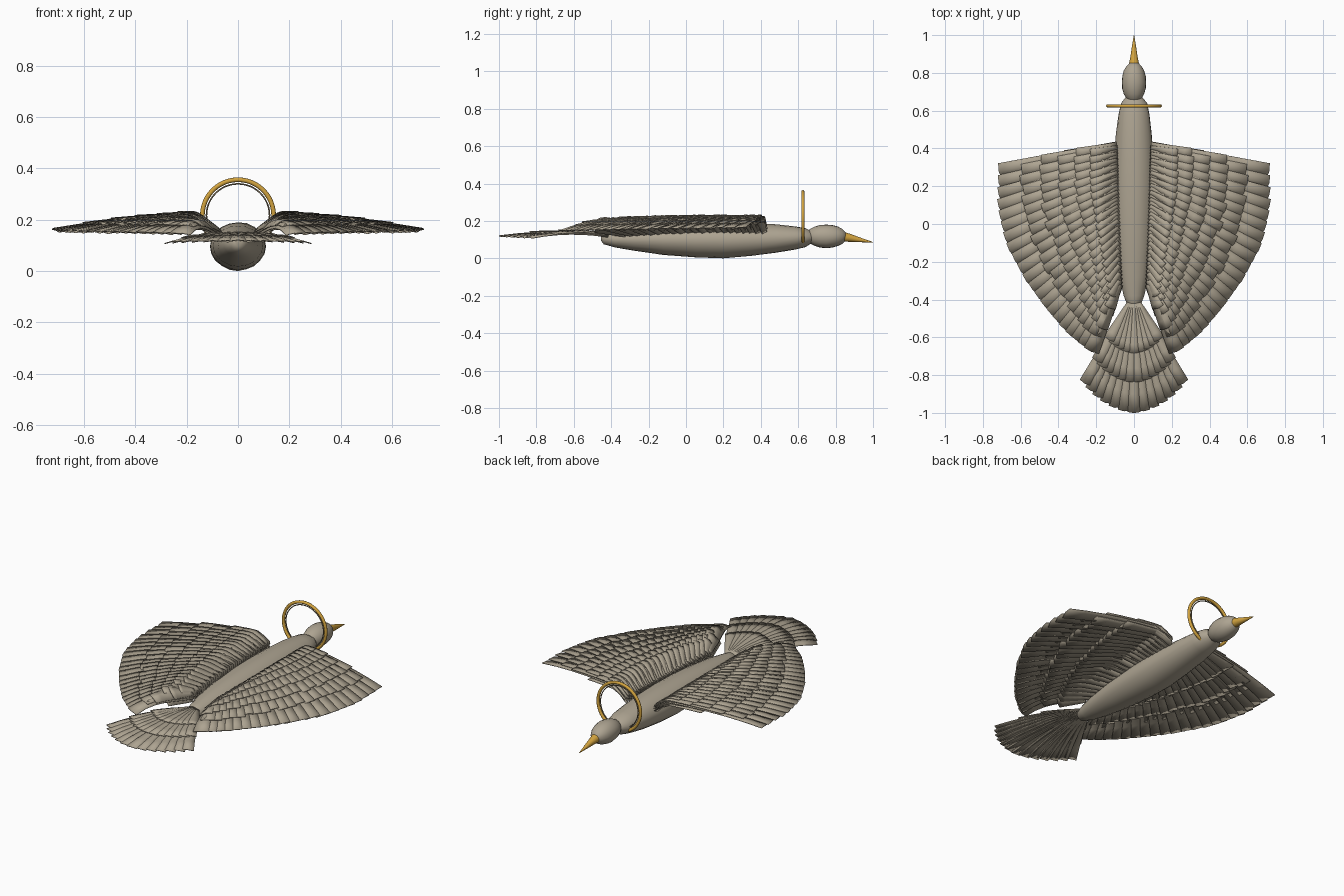
import bpy, bmesh, math, random
from mathutils import Vector

random.seed(4)
cube = bpy.data.objects.get("Cube")
if cube:
    bpy.data.objects.remove(cube, do_unlink=True)


def material(name, colour):
    mat = bpy.data.materials.new(name)
    mat.use_nodes = True
    mat.diffuse_color = (*colour, 1)
    mat.node_tree.nodes["Principled BSDF"].inputs["Base Color"].default_value = (*colour, 1)
    return mat


plumage = material("warm grey plumage", (0.42, 0.37, 0.285))
gold = material("gold", (0.65, 0.37, 0.05))
bronze = material("dull bronze", (0.25, 0.2, 0.12))


def finish(bm, name, mat, angle=40):
    mesh = bpy.data.meshes.new(name)
    bm.to_mesh(mesh)
    bm.free()
    obj = bpy.data.objects.new(name, mesh)
    bpy.context.collection.objects.link(obj)
    mesh.materials.append(mat)
    bpy.ops.object.select_all(action="DESELECT")
    bpy.context.view_layer.objects.active = obj
    obj.select_set(True)
    bpy.ops.object.shade_smooth_by_angle(angle=math.radians(angle))
    return obj


# Lofted forms: stations are (y, half width, bottom, top)
def loft(name, stations, mat, sides=20, bump=0.0):
    bm = bmesh.new()
    rings = []
    for y, half, low, high in stations:
        ring = []
        for i in range(sides):
            a = math.tau * i / sides
            r = 1 - random.random() * bump
            ring.append(bm.verts.new((half * r * math.cos(a), y,
                                      (low + high) / 2 + (high - low) / 2 * r * math.sin(a))))
        rings.append(ring)
    for a, b in zip(rings, rings[1:]):
        for i in range(sides):
            j = (i + 1) % sides
            bm.faces.new((a[i], a[j], b[j], b[i]))
    bm.faces.new(rings[0])
    bm.faces.new(rings[-1])
    bmesh.ops.recalc_face_normals(bm, faces=bm.faces)
    return finish(bm, name, mat)


loft("body", [(-0.455, 0.012, 0.095, 0.12), (-0.44, 0.032, 0.075, 0.135),
              (-0.38, 0.055, 0.058, 0.145), (-0.28, 0.078, 0.04, 0.16),
              (-0.12, 0.098, 0.018, 0.178), (0.05, 0.108, 0.004, 0.188),
              (0.2, 0.11, 0, 0.192), (0.35, 0.106, 0.012, 0.19),
              (0.48, 0.096, 0.028, 0.182), (0.58, 0.084, 0.046, 0.172),
              (0.64, 0.07, 0.06, 0.162), (0.67, 0.045, 0.08, 0.145)], plumage, bump=0.03)

# Head as a sampled ellipsoid
head = []
for k in range(11):
    a = math.pi * (k + 0.25) / 10.5
    r = math.sin(a)
    head.append((0.75 - 0.11 * math.cos(a), 0.066 * r, 0.118 - 0.064 * r, 0.118 + 0.064 * r))
loft("head", head, plumage, bump=0.03)

loft("beak", [(0.83, 0.03, 0.09, 0.146), (0.88, 0.02, 0.088, 0.13),
              (0.94, 0.011, 0.086, 0.108), (1.0, 0.001, 0.084, 0.087)], gold, sides=12)


# Halo: a thick ring with a fine ring inside it
def ring(name, radius, thickness, mat):
    bpy.ops.mesh.primitive_torus_add(location=(0, 0.625, 0.217), rotation=(math.pi / 2, 0, 0),
                                     major_radius=radius, minor_radius=thickness,
                                     major_segments=48, minor_segments=10)
    obj = bpy.context.object
    obj.name = name
    obj.data.materials.append(mat)
    bpy.ops.object.shade_smooth_by_angle(angle=math.radians(60))


ring("halo_ring", 0.139, 0.009, gold)
ring("halo_inner_ring", 0.123, 0.003, bronze)


# One feather: a tented, rolled strip that follows a height function
def feather(bm, base, tip, width, height, roll, reach=1.0, rows=6):
    span = (tip - base) * reach
    side = Vector((-span.y, span.x)).normalized()
    grid = []
    for k in range(rows + 1):
        v = k / rows
        half = width / 2 * (0.4 + 0.6 * v)
        line = []
        for u in (-1, 0, 1):
            p = base + span * v + side * (u * half)
            if k == rows and u == 0:
                p += span.normalized() * 0.006
            z = height(p, reach * v) + roll * u + 0.004 * (1 - abs(u))
            line.append(bm.verts.new((p.x, p.y, z)))
        grid.append(line)
    for a, b in zip(grid, grid[1:]):
        for i in range(2):
            bm.faces.new((a[i], b[i], b[i + 1], a[i + 1]))


def thicken(obj):
    mod = obj.modifiers.new("thickness", "SOLIDIFY")
    mod.thickness = 0.004
    mod.offset = 0


def along(points, s):
    f = s * (len(points) - 1)
    i = min(int(f), len(points) - 2)
    return Vector(points[i]).lerp(Vector(points[i + 1]), f - i)


# Wings: overlapping feather rows, longest at the bottom
tips = [(0.71, 0.28), (0.71, 0.07), (0.665, -0.12), (0.565, -0.3),
        (0.455, -0.45), (0.34, -0.58), (0.225, -0.67)]
roots = [(0.09, 0.42), (0.085, 0.2), (0.08, -0.05), (0.075, -0.32)]
bm = bmesh.new()
count = 21
layers = [(0.45, -0.016), (0.7, -0.009), (1.0, 0), (0.8, 0.005),
          (0.64, 0.01), (0.49, 0.014), (0.35, 0.018), (0.22, 0.022)]
for row, (reach, lift) in enumerate(layers):
    shift = 0.5 * (row % 2)
    for n in range(count - row % 2):
        s = (n + shift) / (count - 1)

        def wing_height(p, t):
            rise = min(max((p.x - 0.05) / 0.13, 0), 1)
            rise = rise * rise * (3 - 2 * rise)
            return 0.135 + 0.07 * rise - (0.045 + 0.015 * s) * t ** 2.5 + lift

        jitter = random.uniform(0.97, 1.02) if reach < 1 else 1
        feather(bm, along(roots, s), along(tips, s), 0.05 + 0.035 * reach,
                wing_height, random.uniform(0.002, 0.007), reach * jitter)
wings = finish(bm, "wings", plumage, 20)
wings.modifiers.new("both_sides", "MIRROR")
thicken(wings)

# Tail fan: the centre feather lies on top of its neighbours
bm = bmesh.new()
for reach, lift, count in ((1.0, 0, 13), (0.72, 0.006, 12), (0.45, 0.011, 9)):
    for n in range(count):
        s = 2 * n / (count - 1) - 1
        a = math.radians(29) * s
        length = 0.575 - 0.095 * abs(s) ** 1.4

        def tail_height(p, t):
            return 0.122 + 0.075 * t * (1 - t) - 0.005 * t - 0.006 * abs(s) + lift

        base = Vector((0.025 * s, -0.42))
        tip = base + Vector((math.sin(a), -math.cos(a))) * length
        feather(bm, base, tip, 0.066, tail_height, -0.004 * s, reach)
thicken(finish(bm, "tail", plumage, 20))
